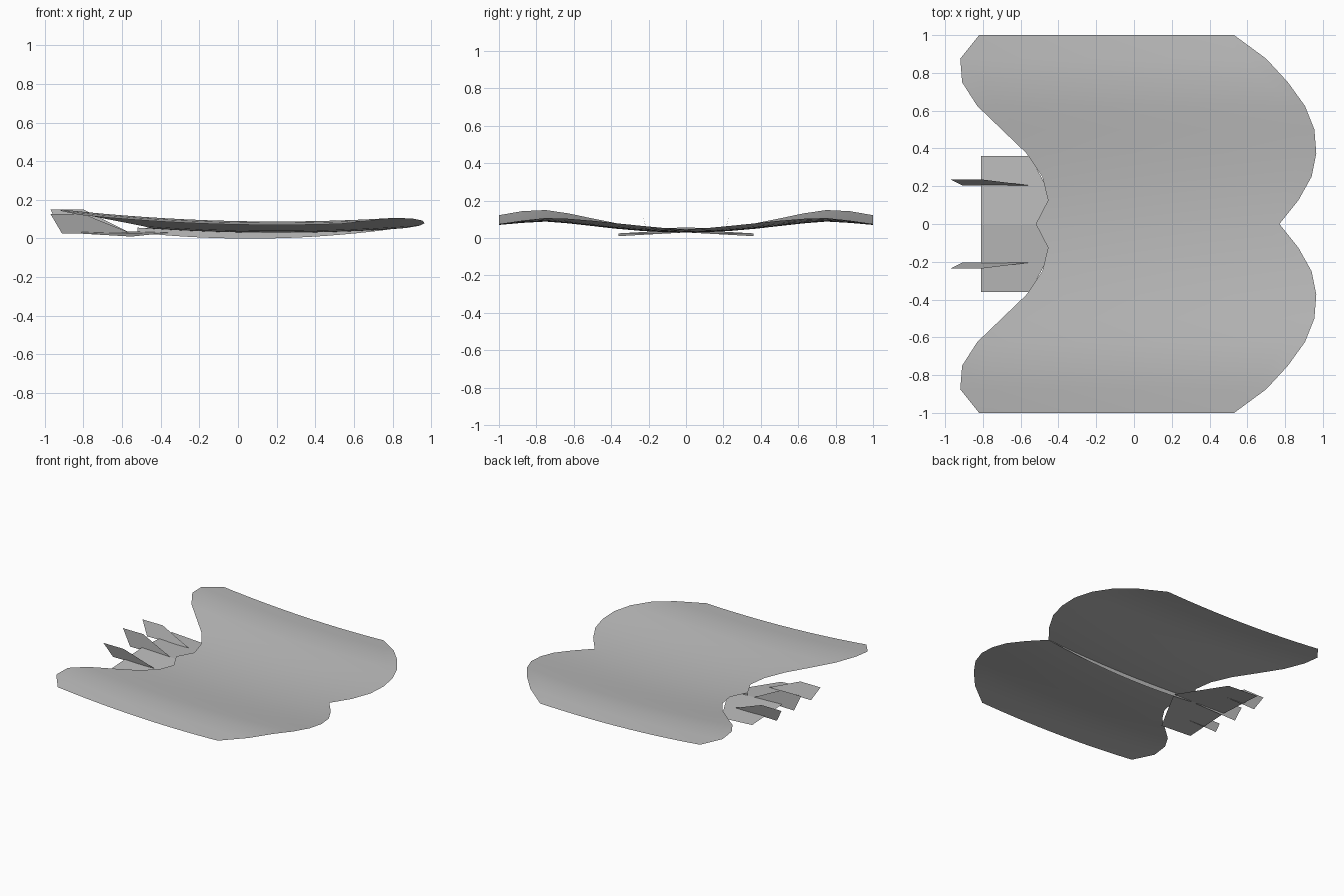
import bpy

cube = bpy.data.objects.get("Cube")
if cube:
    bpy.data.objects.remove(cube, do_unlink=True)

# One plain grey for the whole glider
grey = bpy.data.materials.new("light grey")
grey.use_nodes = True
colour = (0.5, 0.5, 0.5, 1)
grey.diffuse_color = colour
grey.node_tree.nodes["Principled BSDF"].inputs["Base Color"].default_value = colour


def make_sheet(name, verts, faces, smooth=False):
    mesh = bpy.data.meshes.new(name)
    mesh.from_pydata(verts, [], faces)
    mesh.materials.append(grey)
    mesh.polygons.foreach_set("use_smooth", [smooth] * len(faces))
    mesh.update()
    obj = bpy.data.objects.new(name, mesh)
    bpy.context.collection.objects.link(obj)
    return obj


def grid_faces(rows, cols):
    return [(r * cols + c, r * cols + c + 1, (r + 1) * cols + c + 1, (r + 1) * cols + c)
            for r in range(rows - 1) for c in range(cols - 1)]


def camber(x):
    return 0.03 + 0.05 * (x - 0.2) ** 2


# Wing: spanwise stations from centre to tip, mirrored to the other side
LEADING = [0.77, 0.87, 0.94, 0.965, 0.955, 0.905, 0.815, 0.70, 0.53]
TRAILING = [-0.52, -0.455, -0.485, -0.57, -0.70, -0.83, -0.91, -0.92, -0.82]
RISE = [0, 0.002, 0.009, 0.02, 0.034, 0.048, 0.058, 0.051, 0.04]
CHORD = 17
wing = []
for station in range(-8, 9):
    i = abs(station)
    for c in range(CHORD):
        x = LEADING[i] + (TRAILING[i] - LEADING[i]) * c / (CHORD - 1)
        wing.append((x, station / 8, camber(x) + RISE[i]))
make_sheet("wing", wing, grid_faces(17, CHORD), smooth=True)

# Keel: thin upright strip bowed below the wing centre line
keel = []
for c in range(CHORD):
    t = c / (CHORD - 1)
    x = 0.77 - 1.29 * t
    keel.append((x, 0, camber(x)))
for c in range(CHORD):
    t = c / (CHORD - 1)
    x = 0.77 - 1.29 * t
    keel.append((x, 0, 0.045 * (1 - t) + 0.03 * t - 0.15 * t * (1 - t)))
make_sheet("keel", keel, grid_faces(2, CHORD))

# Tailplane: two panels drooping from the centre line
make_sheet("tailplane",
           [(-0.36, 0, 0.03), (-0.81, 0, 0.045),
            (-0.55, 0.36, 0.01), (-0.81, 0.36, 0.025),
            (-0.55, -0.36, 0.01), (-0.81, -0.36, 0.025)],
           [(0, 2, 3, 1), (0, 1, 5, 4)])


# Upright fins, the outer pair leaning outward
def make_fin(name, base_y, tip_y, top):
    make_sheet(name, [(-0.56, base_y, 0.03), (-0.80, tip_y, top),
                      (-0.97, tip_y, top), (-0.91, base_y, 0.025)], [(0, 1, 2, 3)])


make_fin("centre_fin", 0, 0, 0.15)
for name, side in (("left_fin", 1), ("right_fin", -1)):
    make_fin(name, side * 0.205, side * 0.235, 0.127)
